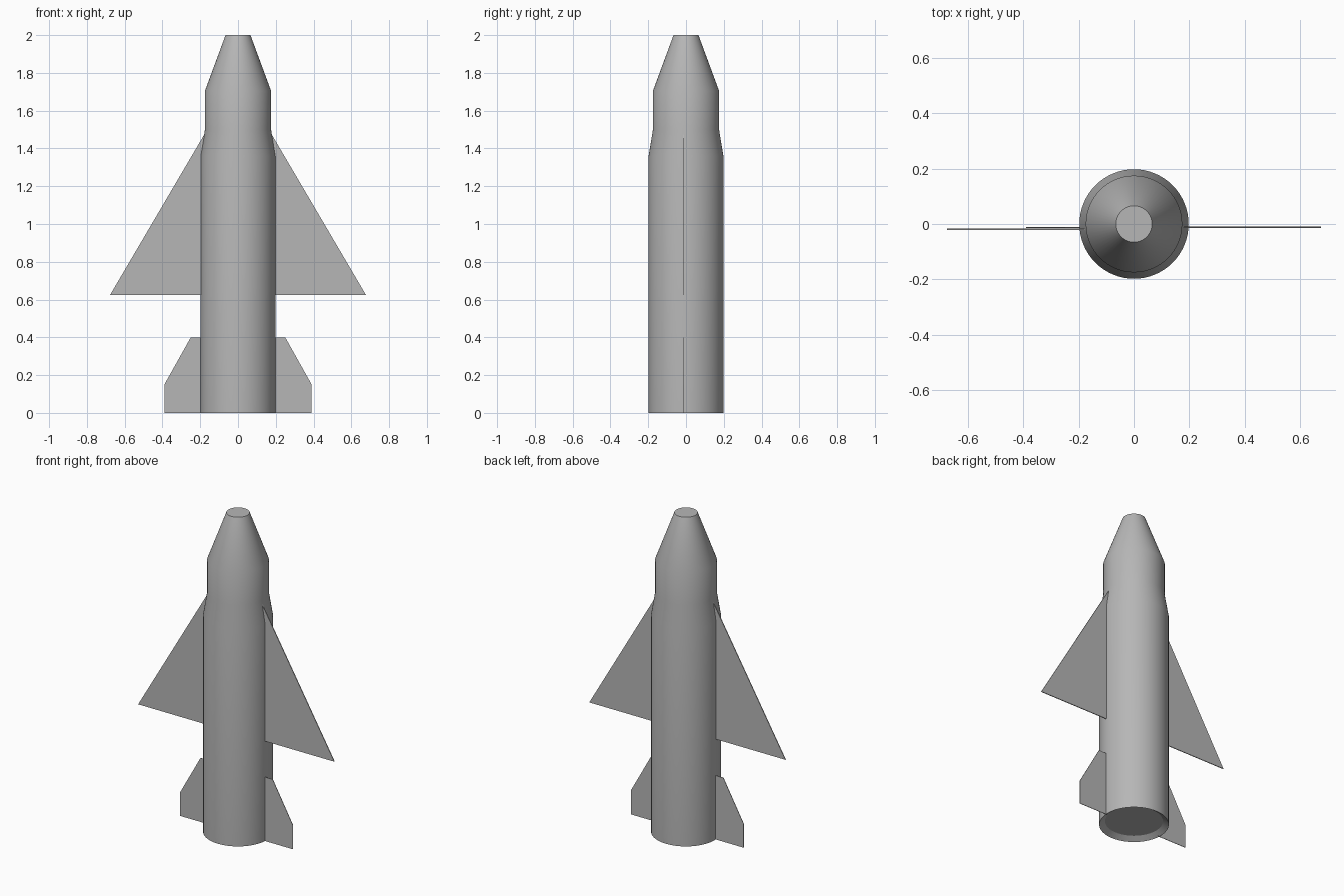
import bpy, bmesh
from math import cos, sin, pi, radians

if "Cube" in bpy.data.objects:
    bpy.data.objects.remove(bpy.data.objects["Cube"])

SIDES = 64
grey = bpy.data.materials.new("dark_grey")
grey.diffuse_color = (0.47, 0.47, 0.47, 1)
grey.use_nodes = True
grey.node_tree.nodes["Principled BSDF"].inputs["Base Color"].default_value = grey.diffuse_color


def make_object(name, bm):
    bmesh.ops.recalc_face_normals(bm, faces=bm.faces[:])
    mesh = bpy.data.meshes.new(name)
    bm.to_mesh(mesh)
    bm.free()
    mesh.materials.append(grey)
    obj = bpy.data.objects.new(name, mesh)
    bpy.context.collection.objects.link(obj)
    return obj


def lathe(name, profile):
    """Revolve (radius, height) pairs around z and cap both ends."""
    bm = bmesh.new()
    rings = [[bm.verts.new((r * cos(2 * pi * i / SIDES), r * sin(2 * pi * i / SIDES), z))
              for i in range(SIDES)] for r, z in profile]
    for low, high in zip(rings, rings[1:]):
        for i in range(SIDES):
            j = (i + 1) % SIDES
            bm.faces.new((low[i], low[j], high[j], high[i]))
    bm.faces.new(rings[0])
    bm.faces.new(rings[-1])
    obj = make_object(name, bm)
    bpy.ops.object.select_all(action='DESELECT')
    bpy.context.view_layer.objects.active = obj
    obj.select_set(True)
    bpy.ops.object.shade_smooth_by_angle(angle=radians(30))
    return obj


def plate(name, outline, side, y, thickness=0.005):
    """Thin upright plate from an (x, z) outline on one side of the body."""
    bm = bmesh.new()
    face = bm.faces.new([bm.verts.new((side * x, y - thickness / 2, z)) for x, z in outline])
    ext = bmesh.ops.extrude_face_region(bm, geom=[face], use_keep_orig=True)
    for v in ext['geom']:
        if isinstance(v, bmesh.types.BMVert):
            v.co.y += thickness
    return make_object(name, bm)


# Body with recessed base, narrowed shoulder and blunt nose
lathe("rocket_body", [(0.165, 0.022), (0.198, 0.0), (0.198, 1.36), (0.175, 1.50),
                      (0.175, 1.705), (0.066, 2.0)])

# Delta wings and clipped tail fins
wing = [(0.175, 0.625), (0.677, 0.625), (0.175, 1.48)]
fin = [(0.19, 0.0), (0.39, 0.0), (0.39, 0.15), (0.25, 0.40), (0.19, 0.40)]
for label, side, wing_y in (("left", -1, -0.019), ("right", 1, -0.012)):
    plate(label + "_wing", wing, side, wing_y)
    plate(label + "_tail_fin", fin, side, -0.013, 0.003)
